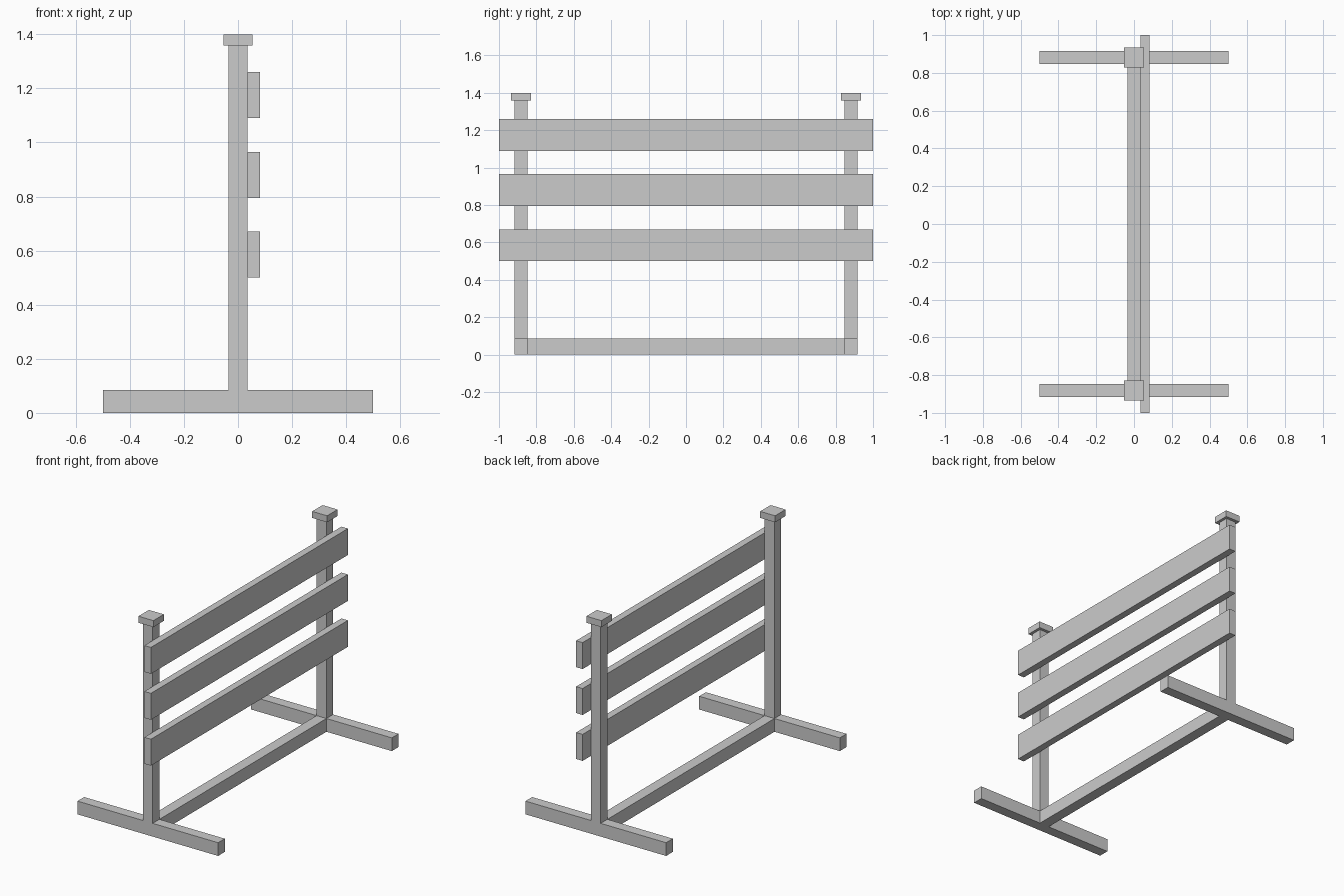
import bpy
import bmesh
from mathutils import Vector

if "Cube" in bpy.data.objects:
    bpy.data.objects.remove(bpy.data.objects["Cube"])


def box(name, lo, hi):
    """Axis-aligned box between two corners."""
    lo, hi = Vector(lo), Vector(hi)
    bm = bmesh.new()
    bmesh.ops.create_cube(bm, size=1)
    bmesh.ops.scale(bm, vec=hi - lo, verts=bm.verts)
    mesh = bpy.data.meshes.new(name)
    bm.to_mesh(mesh)
    bm.free()
    obj = bpy.data.objects.new(name, mesh)
    obj.location = (lo + hi) / 2
    bpy.context.collection.objects.link(obj)
    return obj


HALF = 0.035       # half thickness of posts and rail
POST_Y = 0.882     # post centre from the middle
FOOT_TOP = 0.085
CAP_Z = 1.358

# Foot, post and cap at each end
for side, s in (("front", -1), ("back", 1)):
    y = s * POST_Y
    box(side + "_foot", (-0.5, y - 0.034, 0), (0.5, y + 0.034, FOOT_TOP))
    box(side + "_post", (-HALF, y - 0.034, FOOT_TOP), (HALF, y + 0.034, CAP_Z))
    box(side + "_post_cap", (-0.053, y - 0.053, CAP_Z), (0.053, y + 0.053, 1.4))

# Ground rail joining the feet
box("ground_rail", (-HALF, -POST_Y + 0.034, 0), (HALF, POST_Y - 0.034, FOOT_TOP))

# Three planks on the right face of the posts
for i in range(3):
    z = 0.5 + i * 0.295
    box(f"plank_{i + 1}", (HALF, -1, z), (0.081, 1, z + 0.17))
